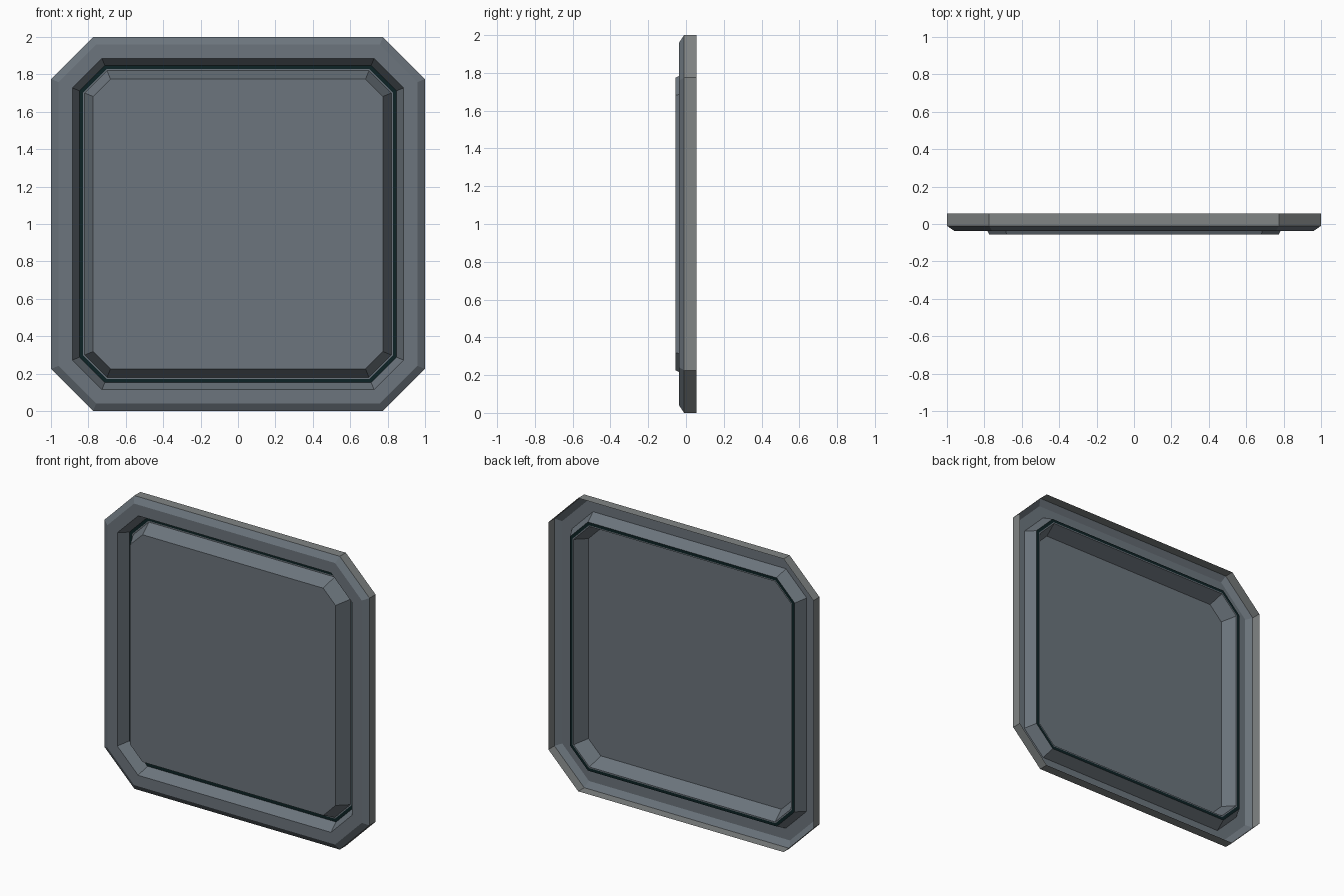
import bpy, bmesh, math

if "Cube" in bpy.data.objects:
    bpy.data.objects.remove(bpy.data.objects["Cube"])


def material(name, rgb):
    m = bpy.data.materials.new(name)
    m.use_nodes = True
    m.diffuse_color = (*rgb, 1)
    m.node_tree.nodes["Principled BSDF"].inputs["Base Color"].default_value = (*rgb, 1)
    return m


slate = material("slate blue grey", (0.15, 0.178, 0.205))
rim_grey = material("rim grey", (0.22, 0.235, 0.235))
seam_dark = material("dark teal", (0.004, 0.016, 0.018))

HALF, FLAT = 1.0, 0.775
TAN = math.tan(math.pi / 8)


def octagon(inset, y):
    """Square outline with cut corners, offset evenly inward."""
    a, b = HALF - inset, FLAT - inset * TAN
    pts = [(b, -a), (a, -b), (a, b), (b, a), (-b, a), (-a, b), (-a, -b), (-b, -a)]
    return [(x, y, z + HALF) for x, z in pts]


def shell(name, profile, mats, cap=False):
    """Loft an open-backed shell through (inset, depth) steps, one material per step."""
    bm = bmesh.new()
    rings = [[bm.verts.new(p) for p in octagon(*step)] for step in profile]
    for i, (r, s) in enumerate(zip(rings, rings[1:])):
        for k in range(8):
            n = (k + 1) % 8
            f = bm.faces.new((r[k], r[n], s[n], s[k]))
            f.material_index = i if i < len(mats) else len(mats) - 1
    if cap:
        bm.faces.new(rings[-1]).material_index = len(mats) - 1
    bm.normal_update()
    me = bpy.data.meshes.new(name)
    bm.to_mesh(me)
    bm.free()
    for m in mats:
        me.materials.append(m)
    ob = bpy.data.objects.new(name, me)
    bpy.context.collection.objects.link(ob)
    return ob


# Outer frame: side wall, front chamfer, flat face, inner slope
shell("frame", [(0, 0.055), (0, -0.01), (0.04, -0.037), (0.115, -0.037), (0.152, 0.04)],
      [rim_grey, slate])

# Dark seam at the bottom of the channel
shell("seam", [(0.152, 0.04), (0.172, 0.04)], [seam_dark])

# Raised centre panel with sloped sides
shell("panel", [(0.172, 0.04), (0.18, 0.04), (0.225, -0.055)], [slate], cap=True)
